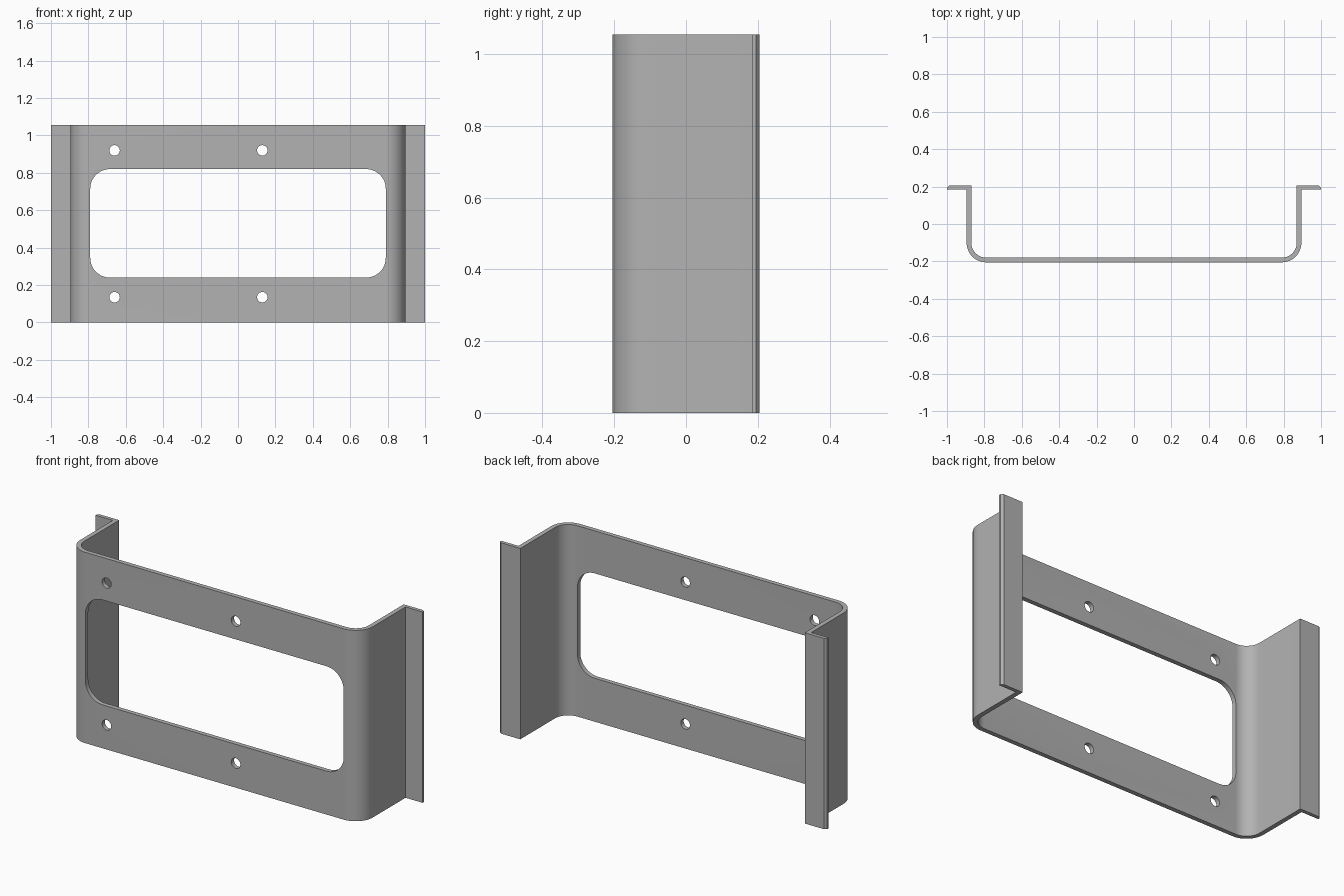
import bpy, bmesh
from math import sin, cos, pi, radians

cube = bpy.data.objects.get("Cube")
if cube:
    bpy.data.objects.remove(cube, do_unlink=True)

HEIGHT, DEPTH, WALL = 1.055, 0.205, 0.025
OUTER, BEND = 0.895, 0.105

grey = bpy.data.materials.new("plain grey")
grey.use_nodes = True
grey.diffuse_color = (0.45, 0.45, 0.45, 1)
grey.node_tree.nodes["Principled BSDF"].inputs["Base Color"].default_value = (0.45, 0.45, 0.45, 1)


def arc(cx, cy, r, start, end, steps=12):
    angles = [radians(start + (end - start) * i / steps) for i in range(steps + 1)]
    return [(cx + r * cos(a), cy + r * sin(a)) for a in angles]


def prism(name, points, direction, place):
    """Extrude a closed 2D outline along a direction."""
    bm = bmesh.new()
    face = bm.faces.new([bm.verts.new(place(a, b)) for a, b in points])
    grown = bmesh.ops.extrude_face_region(bm, geom=[face])["geom"]
    verts = [v for v in grown if isinstance(v, bmesh.types.BMVert)]
    bmesh.ops.translate(bm, vec=direction, verts=verts)
    bmesh.ops.recalc_face_normals(bm, faces=bm.faces)
    mesh = bpy.data.meshes.new(name)
    bm.to_mesh(mesh)
    bm.free()
    mesh.materials.append(grey)
    obj = bpy.data.objects.new(name, mesh)
    bpy.context.collection.objects.link(obj)
    return obj


# Bent sheet: half outline from the inner centre round the flange to the outer centre
cx, cy = OUTER - BEND, BEND - DEPTH
half = arc(cx, cy, BEND - WALL, -90, 0)
half += [(OUTER - WALL, DEPTH), (0.988, DEPTH), (1.0, DEPTH - 0.01), (1.0, DEPTH - 0.02),
         (OUTER, DEPTH - 0.02)]
half += arc(cx, cy, BEND, 0, -90)
inner_end = half.index((OUTER - WALL, DEPTH))
outline = half + [(-x, y) for x, y in reversed(half)]
bracket = prism("bracket", outline, (0, 0, HEIGHT), lambda a, b: (a, b, 0))


# Front openings: rounded window and four screw holes
def front(a, b):
    return (a, -0.3, b)


w, low, high, r = 0.79, 0.24, 0.82, 0.105
window = (arc(w - r, high - r, r, 0, 90) + arc(r - w, high - r, r, 90, 180)
          + arc(r - w, low + r, r, 180, 270) + arc(w - r, low + r, r, 270, 360))
cutters = [prism("window_cutter", window, (0, 0.2, 0), front)]
for x in (-0.66, 0.13):
    for z in (0.135, 0.92):
        ring = arc(x, z, 0.028, 0, 360, 32)[:-1]
        cutters.append(prism("screw_hole_cutter", ring, (0, 0.2, 0), front))

for cutter in cutters:
    cutter.hide_render = True
    cut = bracket.modifiers.new("cut", "BOOLEAN")
    cut.operation, cut.solver, cut.object = "DIFFERENCE", "EXACT", cutter

# Apply the cuts, drop the cutters, smooth the bends
bpy.context.view_layer.update()
evaluated = bracket.evaluated_get(bpy.context.evaluated_depsgraph_get())
mesh = bpy.data.meshes.new_from_object(evaluated)
bracket.modifiers.clear()
bracket.data = mesh
for cutter in cutters:
    bpy.data.objects.remove(cutter, do_unlink=True)
bpy.ops.object.select_all(action="DESELECT")
bpy.context.view_layer.objects.active = bracket
bracket.select_set(True)
bpy.ops.object.shade_smooth_by_angle(angle=radians(30))
